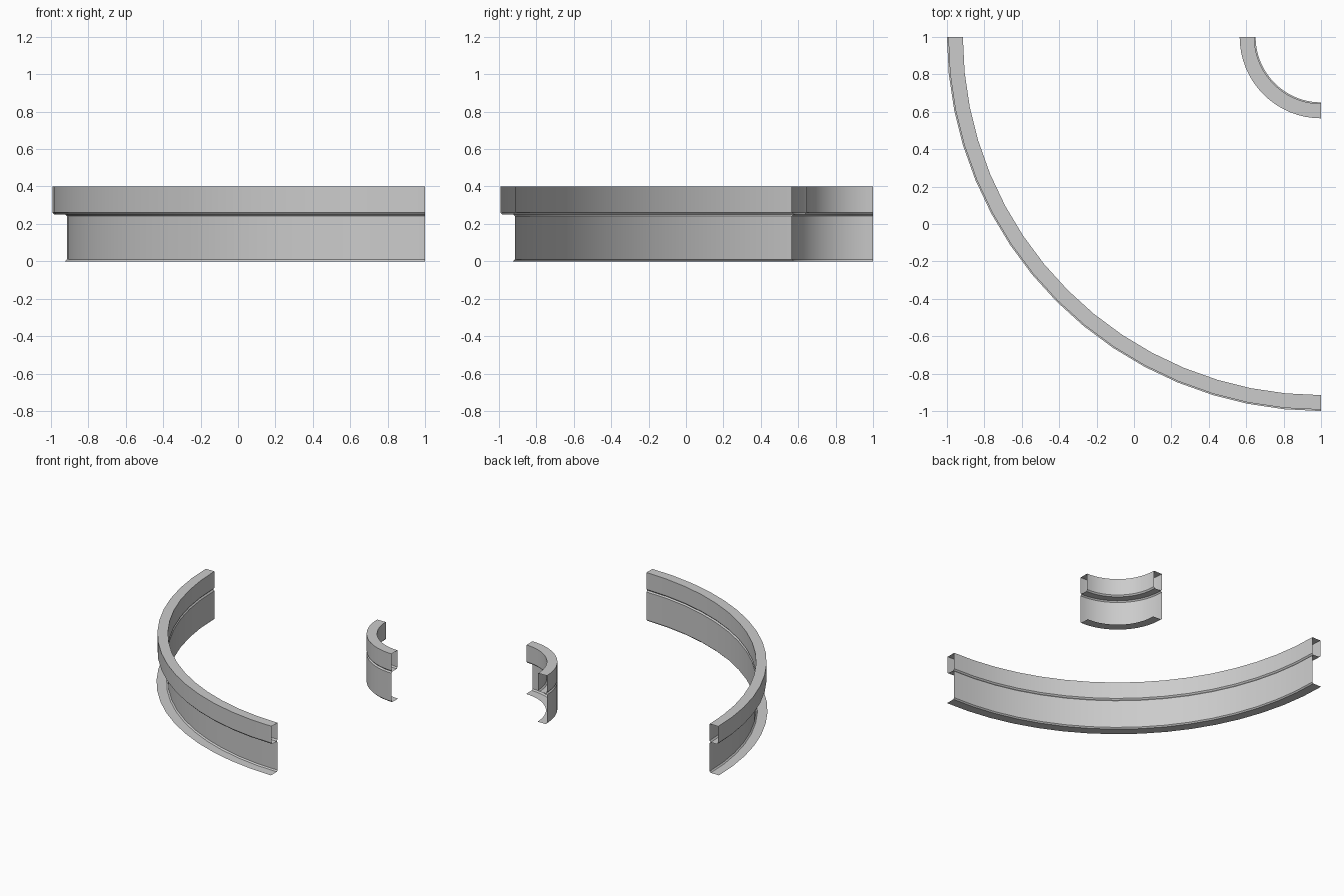
import bpy, bmesh, math

if "Cube" in bpy.data.objects:
    bpy.data.objects.remove(bpy.data.objects["Cube"])

SEGMENTS = 16
CENTRE = (1.0, 1.0)

# Cross-sections: (distance behind the road face, height)
BOX = [(0, .4), (.078, .4), (.078, .262), (.068, .251), (.01, .251), (0, .262)]
WALL = [(.01, .251), (0, .241), (0, .01), (.01, 0), (.085, 0)]


def sweep(bm, profile, road_radius, direction, closed):
    """Sweep a cross-section through a quarter turn, leaving the ends open."""
    rings = []
    for i in range(SEGMENTS + 1):
        a = math.pi + i * math.pi / 2 / SEGMENTS
        ring = []
        for u, z in profile:
            r = road_radius + direction * u
            ring.append(bm.verts.new((CENTRE[0] + r * math.cos(a),
                                      CENTRE[1] + r * math.sin(a), z)))
        rings.append(ring)
    n = len(profile)
    for a, b in zip(rings, rings[1:]):
        for j in range(n if closed else n - 1):
            k = (j + 1) % n
            quad = [a[j], b[j], b[k], a[k]]
            # the mirrored section needs the opposite winding
            bm.faces.new(quad if direction < 0 else quad[::-1])


def make_part(name, profile, road_radius, direction, closed):
    mesh = bpy.data.meshes.new(name)
    bm = bmesh.new()
    sweep(bm, profile, road_radius, direction, closed)
    if closed:
        bmesh.ops.recalc_face_normals(bm, faces=bm.faces[:])
    else:
        # wall faces the road
        bm.normal_update()
        bm.faces.ensure_lookup_table()
        f = bm.faces[1]
        c = f.calc_center_median()
        outward = f.normal.x * (c.x - CENTRE[0]) + f.normal.y * (c.y - CENTRE[1])
        if outward * direction > 0:
            bmesh.ops.reverse_faces(bm, faces=bm.faces[:])
    bm.to_mesh(mesh)
    bm.free()
    obj = bpy.data.objects.new(name, mesh)
    bpy.context.collection.objects.link(obj)
    bpy.ops.object.select_all(action='DESELECT')
    obj.select_set(True)
    bpy.context.view_layer.objects.active = obj
    bpy.ops.object.shade_smooth_by_angle(angle=math.radians(30))


# Outer and inner barriers, mirrored about the road between them
for side, radius, direction in (("outer", 1.915, 1), ("inner", .435, -1)):
    make_part(side + "_top_rail", BOX, radius, direction, True)
    make_part(side + "_wall", WALL, radius, direction, False)
